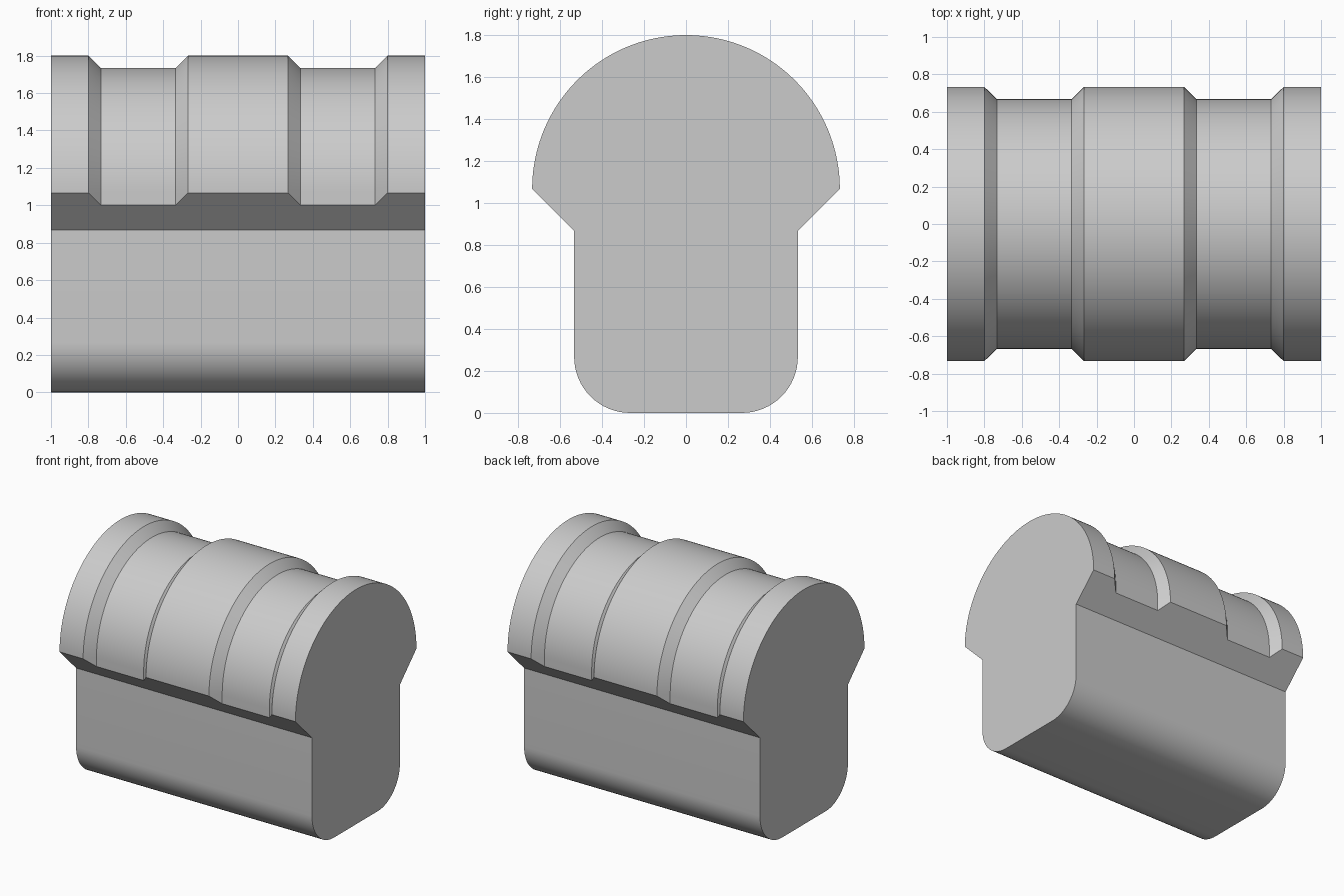
import bpy, bmesh
from math import sin, cos, pi, radians

# Remove the default cube
cube = bpy.data.objects.get("Cube")
if cube:
    bpy.data.objects.remove(cube, do_unlink=True)

BODY = 0.533      # half width of the lower body
FILLET = 0.267    # bottom corner radius
NECK = 0.867      # height where the head flares out
CENTRE = 1.067    # height of the head's arc centre
LAND, GROOVE = 0.733, 0.667   # head radii


def arc(cy, cz, radius, start, end, steps):
    angles = [start + (end - start) * i / steps for i in range(steps + 1)]
    return [(cy + radius * cos(a), cz + radius * sin(a)) for a in angles]


def section(radius):
    """Closed outline in y, z for a given head radius."""
    half = arc(BODY - FILLET, FILLET, FILLET, -pi / 2, 0, 16)
    half += [(BODY, NECK), (radius, NECK + radius - BODY)]
    half += arc(0, CENTRE, radius, 0, pi / 2, 40)
    return half + [(-y, z) for y, z in reversed(half[:-1])]


# Stations along the length: raised bands with two bevelled grooves
right = [(0.267, LAND), (0.333, GROOVE), (0.733, GROOVE), (0.8, LAND), (1.0, LAND)]
stations = [(-x, r) for x, r in reversed(right)] + right

# Loft the outline through the stations
bm = bmesh.new()
rings = [[bm.verts.new((x, y, z)) for y, z in section(r)] for x, r in stations]
for a, b in zip(rings, rings[1:]):
    for i in range(len(a)):
        j = (i + 1) % len(a)
        bm.faces.new((a[i], a[j], b[j], b[i]))
bm.faces.new(rings[0])
bm.faces.new(rings[-1])
bmesh.ops.remove_doubles(bm, verts=bm.verts, dist=0.0005)
bmesh.ops.recalc_face_normals(bm, faces=bm.faces)

mesh = bpy.data.meshes.new("grooved_block")
bm.to_mesh(mesh)
bm.free()
block = bpy.data.objects.new("grooved_block", mesh)
bpy.context.collection.objects.link(block)

# Light grey material
grey = bpy.data.materials.new("light_grey")
grey.use_nodes = True
colour = (0.6, 0.6, 0.6, 1)
grey.diffuse_color = colour
grey.node_tree.nodes["Principled BSDF"].inputs["Base Color"].default_value = colour
mesh.materials.append(grey)

# Smooth curves, sharp bevels
bpy.ops.object.select_all(action="DESELECT")
block.select_set(True)
bpy.context.view_layer.objects.active = block
bpy.ops.object.shade_smooth_by_angle(angle=radians(30))
